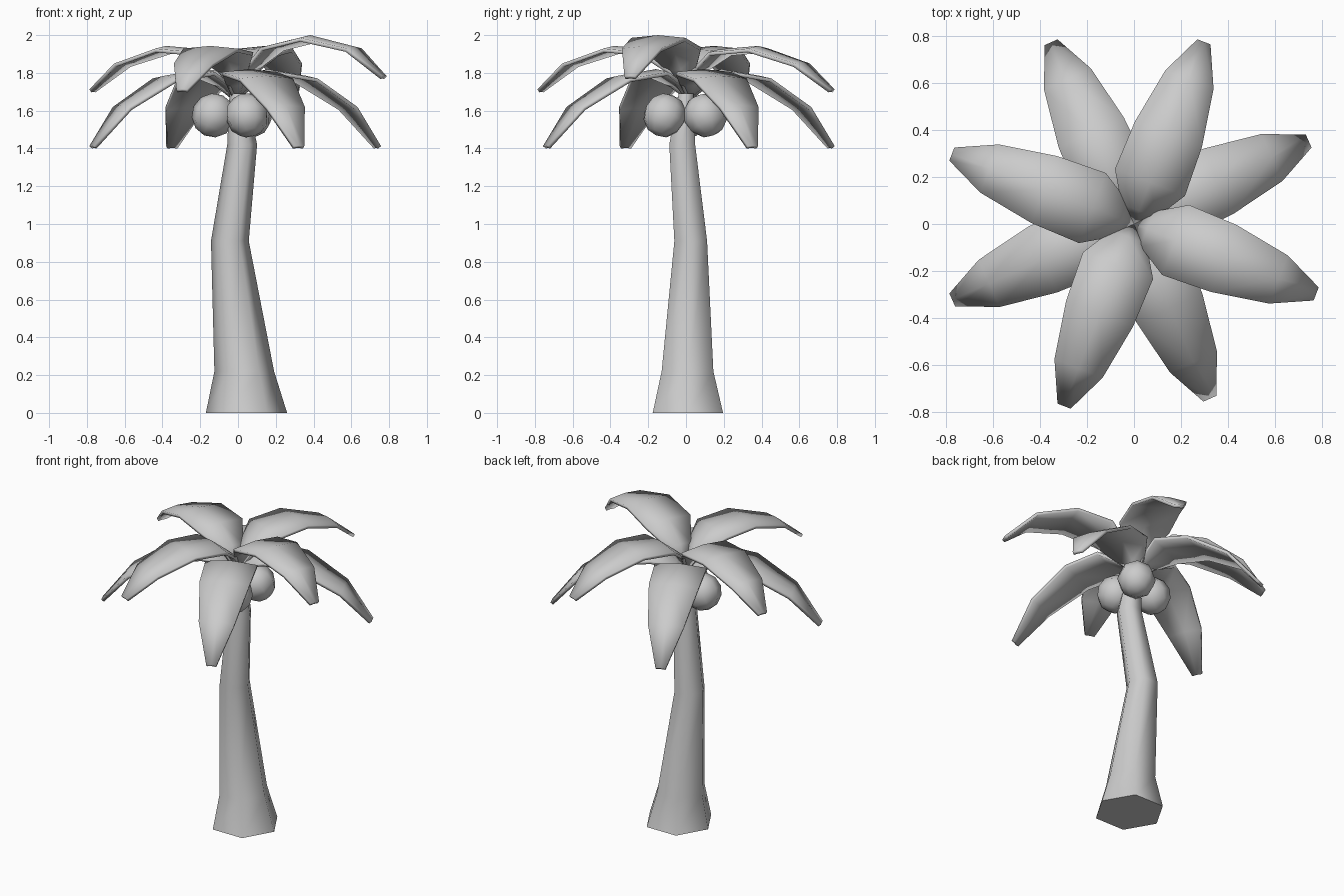
import bpy, bmesh
from math import cos, sin, pi, radians
from mathutils import Vector, Matrix

cube = bpy.data.objects.get("Cube")
if cube:
    bpy.data.objects.remove(cube, do_unlink=True)

grey = bpy.data.materials.new("plain_grey")
grey.use_nodes = True
COLOUR = (0.6, 0.6, 0.6, 1)
grey.diffuse_color = COLOUR
grey.node_tree.nodes["Principled BSDF"].inputs["Base Color"].default_value = COLOUR


def finish(name, bm, angle=50):
    bmesh.ops.recalc_face_normals(bm, faces=bm.faces)
    mesh = bpy.data.meshes.new(name)
    bm.to_mesh(mesh)
    bm.free()
    mesh.materials.append(grey)
    obj = bpy.data.objects.new(name, mesh)
    bpy.context.collection.objects.link(obj)
    bpy.ops.object.select_all(action='DESELECT')
    obj.select_set(True)
    bpy.context.view_layer.objects.active = obj
    bpy.ops.object.shade_smooth_by_angle(angle=radians(angle))
    return obj


# Trunk: bent six-sided tube, rows of (x, y, z, radius)
def trunk():
    bm = bmesh.new()
    rings = []
    for x, y, z, r in [(.045, .01, 0, .215), (.033, .008, .22, .158), (-.043, .025, .91, .1),
                       (.022, -.02, 1.42, .079), (0, 0, 1.69, .045)]:
        rings.append([bm.verts.new((x + r * cos(i * pi / 3), y + r * sin(i * pi / 3), z))
                      for i in range(6)])
    for a, b in zip(rings, rings[1:]):
        for i in range(6):
            j = (i + 1) % 6
            bm.faces.new((a[i], a[j], b[j], b[i]))
    bm.faces.new(rings[0])
    bm.faces.new(rings[-1])
    finish("trunk", bm, 65)


# Frond: arched leaf with a slightly raised midrib, rows of (distance, half width)
OUTLINE = [(.0, .02), (.06, .08), (.19, .16), (.41, .153), (.66, .11), (.832, .03)]


def frond(name, angle, heights, centre=(0, 0), dome=.015):
    bm = bmesh.new()
    rows = []
    for (u, w), z in zip(OUTLINE, heights):
        rows.append([bm.verts.new((u, s * w, z - abs(s) * dome * w / .16)) for s in (-1, 0, 1)])
    for a, b in zip(rows, rows[1:]):
        for i in range(2):
            bm.faces.new((a[i], b[i], b[i + 1], a[i + 1]))
    bmesh.ops.transform(bm, verts=bm.verts, matrix=Matrix.Translation((*centre, 0))
                        @ Matrix.Rotation(radians(angle), 4, 'Z'))
    obj = finish(name, bm)
    solid = obj.modifiers.new("thickness", 'SOLIDIFY')
    solid.thickness = .02
    solid.offset = -1


# Coconut: low-poly ball leaning out from the trunk
def coconut(name, angle):
    bm = bmesh.new()
    bmesh.ops.create_uvsphere(bm, u_segments=8, v_segments=6, radius=.117)
    a = radians(angle)
    spot = Vector((.125 * cos(a) - .005, .125 * sin(a), 1.575))
    tilt = Matrix.Rotation(a, 4, 'Z') @ Matrix.Rotation(radians(-25), 4, 'Y')
    bmesh.ops.transform(bm, verts=bm.verts, matrix=Matrix.Translation(spot) @ tilt)
    finish(name, bm, 80)


trunk()
UPPER = [1.7, 1.82, 1.925, 1.943, 1.86, 1.715]
RAISED = [1.7, 1.83, 1.95, 2.0, 1.94, 1.785]
LOWER = [1.68, 1.75, 1.82, 1.785, 1.63, 1.415]
for k in range(4):
    frond(f"upper_frond_{k + 1}", -21 + 90 * k, UPPER if k else RAISED)
    frond(f"lower_frond_{k + 1}", 24 + 90 * k, LOWER, (-.015, .015))
for k in range(3):
    coconut(f"coconut_{k + 1}", 55 + 120 * k)
